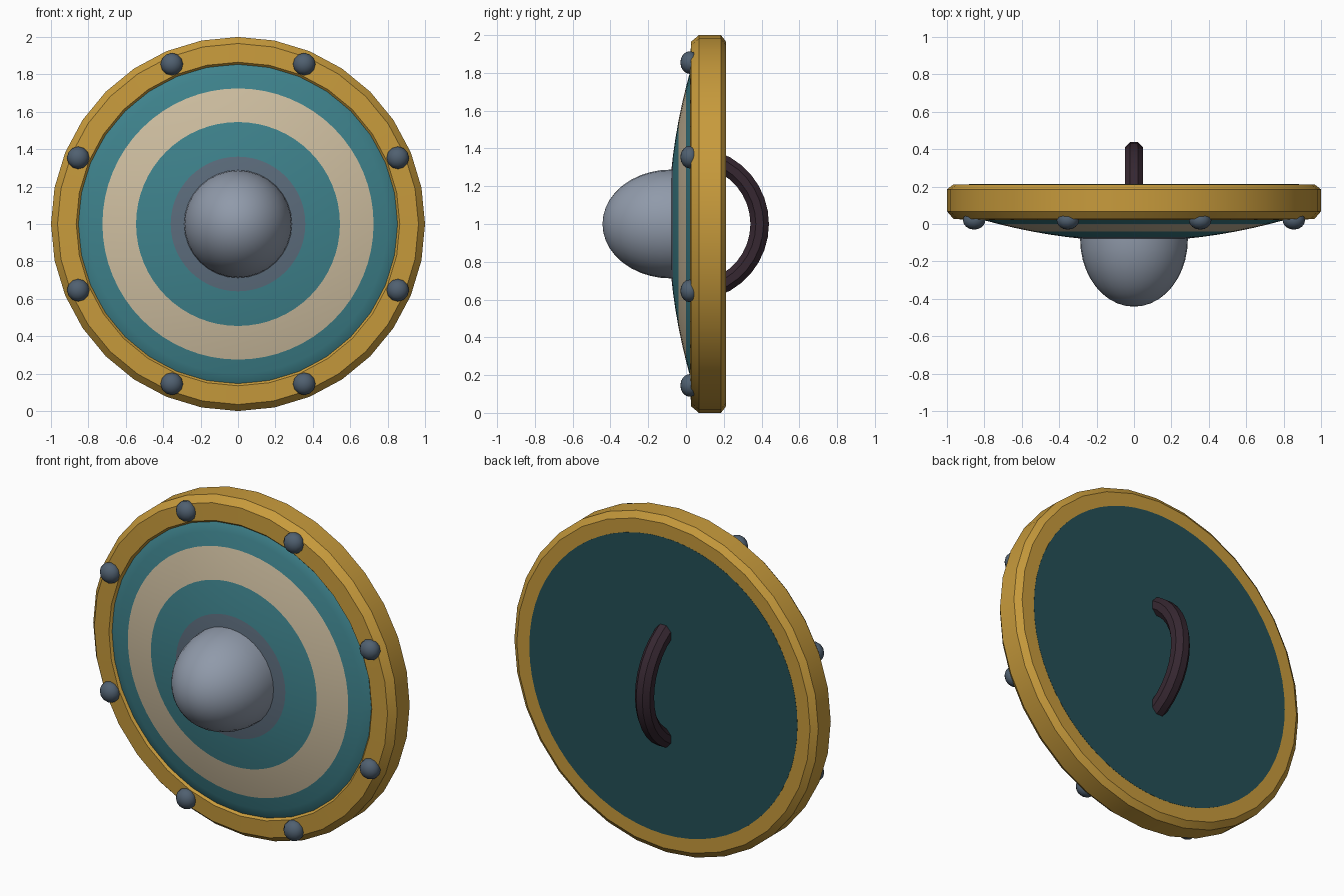
import bpy, bmesh, math
from math import sin, cos, pi

if "Cube" in bpy.data.objects:
    bpy.data.objects.remove(bpy.data.objects["Cube"])


def material(name, rgb):
    def lin(c):
        c /= 255
        return c / 12.92 if c <= 0.04045 else ((c + 0.055) / 1.055) ** 2.4
    m = bpy.data.materials.new(name)
    m.diffuse_color = (*[lin(c) for c in rgb], 1)
    m.use_nodes = True
    m.node_tree.nodes["Principled BSDF"].inputs["Base Color"].default_value = m.diffuse_color
    return m


gold = material("gold", (200, 155, 60))
teal = material("teal", (62, 130, 140))
dark_teal = material("dark teal", (36, 80, 87))
cream = material("cream", (206, 190, 160))
steel = material("steel", (144, 154, 170))
ring_grey = material("ring grey", (92, 108, 124))
slate = material("slate", (80, 96, 112))
plum = material("dark plum", (54, 39, 49))


def finish(name, bm, mats, angle=30):
    bmesh.ops.remove_doubles(bm, verts=bm.verts, dist=1e-5)
    bmesh.ops.recalc_face_normals(bm, faces=bm.faces)
    me = bpy.data.meshes.new(name)
    bm.to_mesh(me)
    bm.free()
    ob = bpy.data.objects.new(name, me)
    bpy.context.collection.objects.link(ob)
    for m in mats:
        me.materials.append(m)
    bpy.ops.object.select_all(action='DESELECT')
    ob.select_set(True)
    bpy.context.view_layer.objects.active = ob
    bpy.ops.object.shade_smooth_by_angle(angle=math.radians(angle))
    return ob


def lathe(name, profile, segs, mats, bands=None, centre=(0, 0, 1), closed=False, angle=30):
    """Spin (radius, y) points around the y axis; bands gives a material index per strip."""
    bm = bmesh.new()
    rings = []
    for r, y in profile:
        if r < 1e-6:
            rings.append([bm.verts.new((centre[0], centre[1] + y, centre[2]))] * segs)
        else:
            rings.append([bm.verts.new((centre[0] + r * sin(2 * pi * i / segs), centre[1] + y,
                                        centre[2] + r * cos(2 * pi * i / segs))) for i in range(segs)])
    n = len(rings)
    for k in range(n if closed else n - 1):
        a, b = rings[k], rings[(k + 1) % n]
        for i in range(segs):
            j = (i + 1) % segs
            vs = list(dict.fromkeys((a[i], a[j], b[j], b[i])))
            f = bm.faces.new(vs)
            f.material_index = bands[k] if bands else 0
    return finish(name, bm, mats, angle)


# Gold rim with bevelled corners
lathe("rim", [(0.84, 0.05), (0.865, 0.022), (0.965, 0.027), (1.0, 0.068), (1.0, 0.185),
              (0.965, 0.212), (0.88, 0.212), (0.84, 0.19)], 32, [gold], closed=True, angle=25)

# Domed face with painted stripe, and flat dark back
radii = [0, 0.14, 0.28, 0.36, 0.45, 0.545, 0.635, 0.725, 0.80, 0.86]
dome = [(r, -0.092 + 0.175 * r * r) for r in radii] + [(0.882, 0.06), (0.882, 0.213), (0, 0.213)]
lathe("face", dome, 64, [teal, cream, ring_grey, dark_teal],
      bands=[0, 0, 2, 0, 0, 1, 1, 0, 0, 0, 3, 3])

# Central boss
lathe("boss", [(0, -0.06), (0.288, -0.06)] +
      [(0.288 * cos(pi * k / 20), -0.08 - 0.362 * sin(pi * k / 20)) for k in range(11)],
      32, [steel], angle=35)

# Rivets around the rim
for k in range(8):
    a = pi / 8 + k * pi / 4
    lathe(f"rivet_{k + 1}", [(0.06 * sin(pi * i / 8), -0.05 * cos(pi * i / 8)) for i in range(9)],
          12, [slate], centre=(0.925 * sin(a), 0.02, 1 + 0.925 * cos(a)), angle=60)

# Arched handle: octagonal tube swept along an arc, ends buried in the back
bm = bmesh.new()
R, cy, t = 0.357, 0.033, 0.053
rings = []
for k in range(15):
    a = math.radians(-70 + 10 * k)
    ring = []
    for i in range(8):
        b = pi / 8 + i * pi / 4
        rr = R + t * cos(b)
        ring.append(bm.verts.new((t * sin(b), cy + rr * cos(a), 1 + rr * sin(a))))
    rings.append(ring)
for p, q in zip(rings, rings[1:]):
    for i in range(8):
        j = (i + 1) % 8
        bm.faces.new((p[i], p[j], q[j], q[i]))
bm.faces.new(rings[0])
bm.faces.new(rings[-1])
finish("handle", bm, [plum], angle=30)
